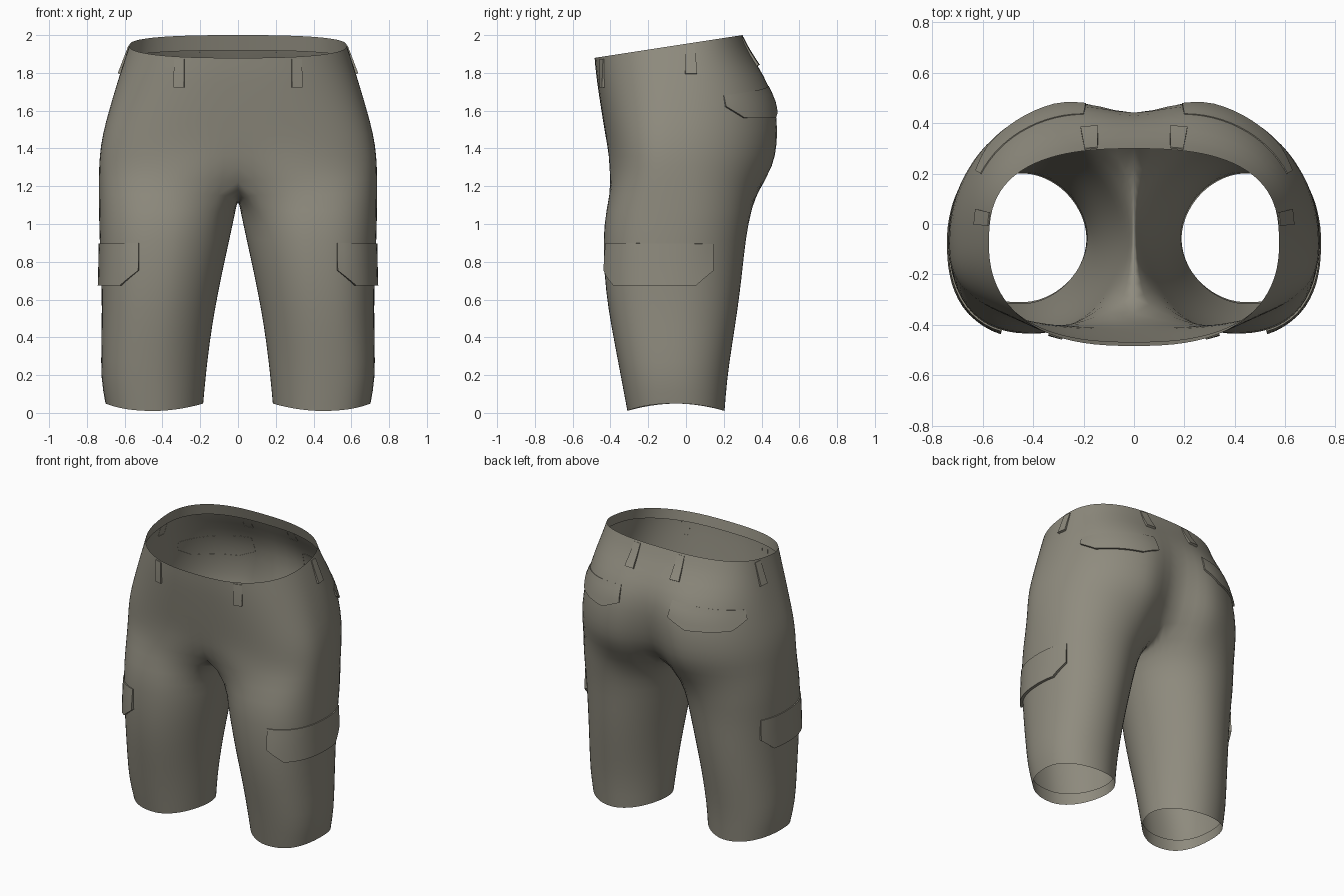
import bpy, bmesh, math
from mathutils import Vector
from mathutils.bvhtree import BVHTree

cube = bpy.data.objects.get("Cube")
if cube:
    bpy.data.objects.remove(cube, do_unlink=True)

cloth = bpy.data.materials.new("olive grey cloth")
cloth.use_nodes = True
color = (0.275, 0.26, 0.21, 1)
cloth.diffuse_color = color
shader = cloth.node_tree.nodes["Principled BSDF"]
shader.inputs["Base Color"].default_value = color
shader.inputs["Roughness"].default_value = 0.9

OUTER = 25   # points from front centre round the outside to back centre
INNER = 5    # points along the inside of a leg
MID_Y = -0.08


def power(value, p):
    return math.copysign(abs(value) ** p, value)


def make_object(name, bm, subdivide):
    mesh = bpy.data.meshes.new(name)
    bm.to_mesh(mesh)
    bm.free()
    mesh.materials.append(cloth)
    obj = bpy.data.objects.new(name, mesh)
    bpy.context.collection.objects.link(obj)
    mirror = obj.modifiers.new("Mirror", "MIRROR")
    mirror.use_clip = True
    if subdivide:
        obj.modifiers.new("Smooth", "SUBSURF").levels = 1
        obj.modifiers["Smooth"].render_levels = 1
    bpy.ops.object.select_all(action="DESELECT")
    bpy.context.view_layer.objects.active = obj
    obj.select_set(True)
    bpy.ops.object.shade_smooth_by_angle(angle=math.radians(50))
    return obj


def hip_ring(z, tilt, width, front, back, front_dip, back_dip, front_power, back_power):
    """Half ring of the hips, with a dip at the centre line."""
    points = []
    for i in range(OUTER):
        t = math.pi * i / (OUTER - 1)
        x = width * abs(math.sin(t)) ** 0.77
        if i in (0, OUTER - 1):
            x = 0
        groove = math.exp(-(x / 0.14) ** 2)
        c = math.cos(t)
        if c > 0:
            y = MID_Y + (front - MID_Y) * c ** front_power + front_dip * groove
        else:
            y = MID_Y + (back - MID_Y) * abs(c) ** back_power - back_dip * groove
        points.append((x, y, z + tilt * y))
    return points


def leg_ring(z, inside, outside, front, back, wave=0):
    """Closed ring of a leg, starting at its front inner corner."""
    corner = math.radians(50)
    angles = [-corner + (math.pi + 2 * corner) * i / (OUTER - 1) for i in range(OUTER)]
    gap = math.pi - 2 * corner
    angles += [math.pi + corner + gap * (i + 1) / (INNER + 1) for i in range(INNER)]
    cx, rx = (inside + outside) / 2, (outside - inside) / 2
    cy, ry = (front + back) / 2, (back - front) / 2
    points = []
    for a in angles:
        s, c = math.sin(a), math.cos(a)
        # Squarer at the front outer corner, slimmer towards the inside
        p = 1.06 if s < 0 else 0.8 if c > 0 else 0.95
        points.append((cx + rx * power(s, p), cy - ry * power(c, p),
                       z - wave * math.cos(2 * a)))
    return points


# Hips: height, tilt, half width, front, back, front dip, back dip, front and back roundness
# The first row is the hem turned in at the waist
hips = [hip_ring(*row) for row in (
    (1.875, 0.135, 0.592, -0.469, 0.324, 0, 0, 0.9, 0.74),
    (1.954, 0.154, 0.577, -0.485, 0.30, 0, 0, 0.9, 0.72),
    (1.86, 0.13, 0.607, -0.478, 0.34, 0, 0, 0.9, 0.75),
    (1.74, 0.10, 0.645, -0.463, 0.428, 0, 0.015, 0.88, 0.82),
    (1.62, 0.07, 0.68, -0.447, 0.495, 0, 0.055, 0.85, 0.9),
    (1.48, 0.03, 0.718, -0.427, 0.515, 0, 0.1, 0.8, 0.94),
    (1.36, 0, 0.735, -0.415, 0.505, 0.01, 0.135, 0.77, 0.94),
    (1.25, 0, 0.738, -0.418, 0.465, 0.05, 0.155, 0.77, 0.9))]

# Legs: height, inside, outside, front, back; the last row is the turned-in hem
legs = [leg_ring(*row) for row in (
    (1.06, 0.012, 0.738, -0.43, 0.345),
    (0.92, 0.042, 0.735, -0.44, 0.318),
    (0.74, 0.082, 0.725, -0.436, 0.3),
    (0.55, 0.12, 0.722, -0.414, 0.276),
    (0.36, 0.15, 0.725, -0.378, 0.246),
    (0.18, 0.17, 0.728, -0.344, 0.219),
    (0.03, 0.182, 0.703, -0.312, 0.206, 0.02),
    (0.11, 0.186, 0.705, -0.32, 0.203, 0.01))]

# Crotch seam, from back to front
seam = [(0, 0.22, 1.18), (0, 0.11, 1.145), (0, -0.02, 1.14), (0, -0.15, 1.155), (0, -0.26, 1.195)]

# Shorts shell
bm = bmesh.new()
hip_verts = [[bm.verts.new(p) for p in ring] for ring in hips]
leg_top = hip_verts[-1] + [bm.verts.new(p) for p in seam]
leg_verts = [leg_top] + [[bm.verts.new(p) for p in ring] for ring in legs]
for rings, closed in ((hip_verts, False), (leg_verts, True)):
    for upper, lower in zip(rings, rings[1:]):
        n = len(upper)
        for i in range(n if closed else n - 1):
            j = (i + 1) % n
            bm.faces.new((upper[i], lower[i], lower[j], upper[j]))

# Crisp folds at the waist and the leg openings
crease = bm.edges.layers.float.new("crease_edge")
for rim in (set(hip_verts[1]), set(leg_verts[-2])):
    for edge in bm.edges:
        if edge.verts[0] in rim and edge.verts[1] in rim:
            edge[crease] = 1
shorts = make_object("shorts", bm, True)

bpy.context.view_layer.update()
surface = BVHTree.FromObject(shorts, bpy.context.evaluated_depsgraph_get())


def on_surface(center, angle, z, lift):
    """Point on the outside of the cloth in the given direction, lifted off it."""
    direction = Vector((math.cos(angle), math.sin(angle), 0))
    start = Vector((center[0], center[1], z)) + direction
    hit, normal, _, _ = surface.ray_cast(start, -direction)
    if normal.dot(direction) < 0:
        normal = -normal
    return hit + normal * lift


def patch(name, center, start, end, top, bottom, lift, columns, rows, cut=0, cut_width=0.15):
    """Cloth patch that follows the body and stands off towards its lower edge."""
    bm = bmesh.new()
    us = [0] + [i / columns for i in range(columns + 1)] + [1]
    vs = [0] + [j / rows for j in range(rows + 1)] + [1]
    grid = []
    for i, u in enumerate(us):
        angle = start + (end - start) * u
        high = top[0] + (top[1] - top[0]) * u
        low = bottom + cut * max(0, 1 - min(u, 1 - u) / cut_width)
        column = []
        for j, v in enumerate(vs):
            edge = i in (0, len(us) - 1) or j in (0, len(vs) - 1)
            column.append(bm.verts.new(on_surface(
                center, angle, high + (low - high) * v,
                -0.001 if edge else lift * (0.35 + 0.65 * v))))
        grid.append(column)
    for a, b in zip(grid, grid[1:]):
        for j in range(len(vs) - 1):
            bm.faces.new((a[j], a[j + 1], b[j + 1], b[j]))
    return make_object(name, bm, False)


# Pocket flaps on the thighs and the seat
rad = math.radians
patch("cargo_pocket_flaps", (0.41, -0.07), rad(-72), rad(38), (0.9, 0.895), 0.675,
      0.02, 20, 4, 0.08)
patch("back_pocket_flaps", (0.3, 0), rad(33), rad(103), (1.68, 1.73), 1.56,
      0.012, 14, 4, 0.06, 0.22)

# Belt loops
for name, x, y, angle in (("front_belt_loops", 0.31, -0.43, rad(-85)),
                          ("side_belt_loops", 0.575, 0.02, rad(8)),
                          ("back_belt_loops", 0.17, 0.3, rad(85))):
    reach = 0.25
    center = (x - reach * math.cos(angle), y - reach * math.sin(angle))
    half = 0.026 / reach
    rim = 1.94 + 0.154 * y
    patch(name, center, angle - half, angle + half, (rim, rim), rim - 0.15, 0.014, 2, 4)
